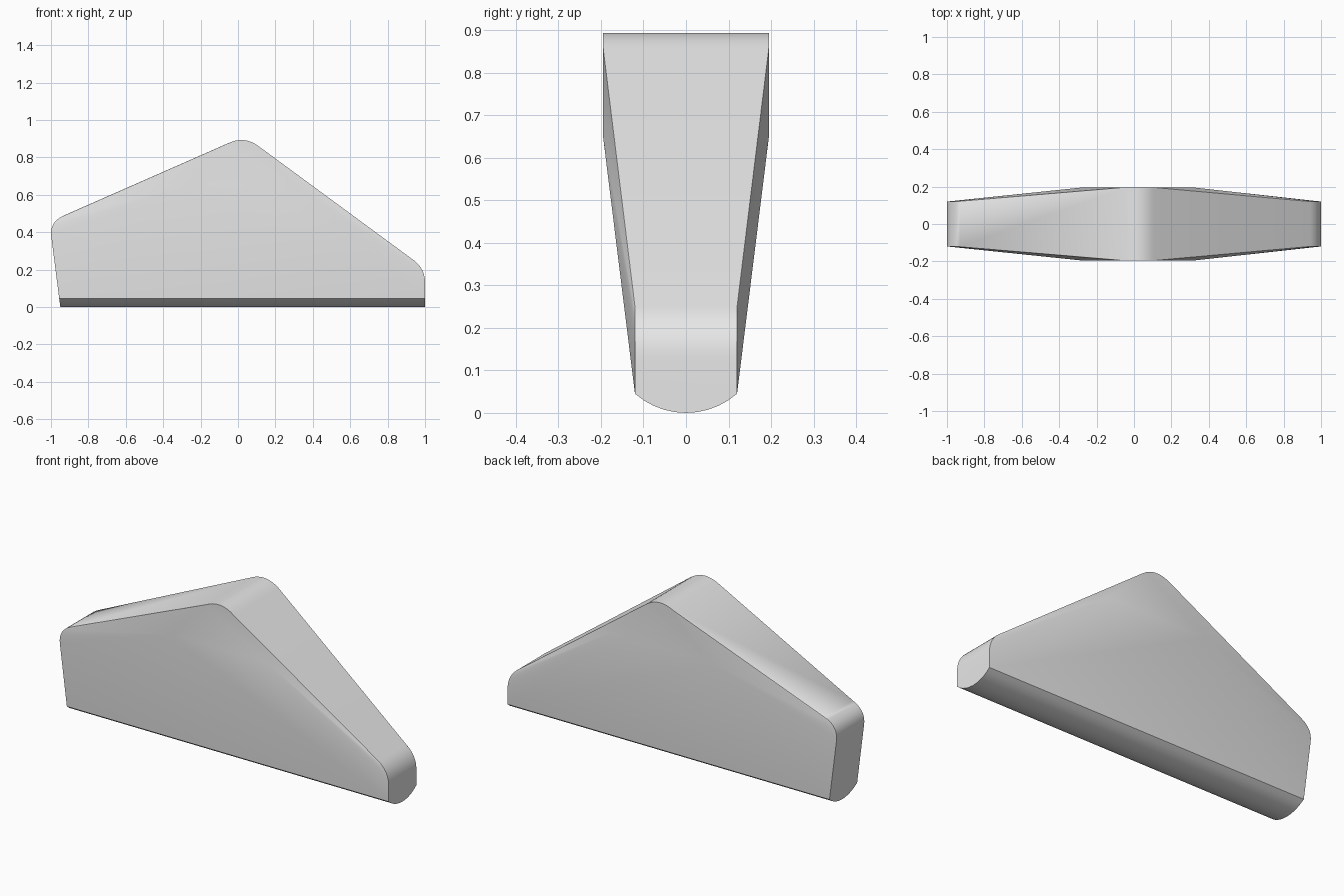
import bpy
import bmesh
import math
from mathutils import Vector

cube = bpy.data.objects.get("Cube")
if cube:
    bpy.data.objects.remove(cube, do_unlink=True)

EDGE, BULGE = 0.12, 0.195      # half thickness at the rim and at the crown
LEFT, RIGHT, RIM_Z = -0.95, 1.0, 0.045


def rounded(start, corner, end, steps=8):
    """Points of a rounded corner, from start to end."""
    a, b, c = Vector(start), Vector(corner), Vector(end)
    return [a.lerp(b, t).lerp(b.lerp(c, t), t)
            for t in (i / steps for i in range(steps + 1))]


# Rounded outline corners, each with its half thickness
low_end = rounded((1.0, 0.13), (1.0, 0.205), (0.94, 0.25))
crown = rounded((0.11, 0.86), (0.03, 0.92), (-0.06, 0.872))
high_end = rounded((-0.93, 0.49), (-1.01, 0.455), (-0.998, 0.375))
bulge_corners = [Vector((-0.28, 0.65)), Vector((0.32, 0.65))]

bm = bmesh.new()
for points, half in ((low_end, EDGE), (high_end, EDGE),
                     (crown, BULGE), (bulge_corners, BULGE)):
    for p in points:
        for side in (-1, 1):
            bm.verts.new((p.x, side * half, p.y))

# Rounded underside running the full length
radius = (EDGE ** 2 + RIM_Z ** 2) / (2 * RIM_Z)
spread = math.asin(EDGE / radius)
for i in range(11):
    a = spread * (i / 5 - 1)
    z = radius * (1 - math.cos(a))
    for x in (LEFT - 0.13 * z, RIGHT):
        bm.verts.new((x, radius * math.sin(a), z))

# Skin the convex body and merge flat faces
hull = bmesh.ops.convex_hull(bm, input=bm.verts)
loose = [v for v in bm.verts if not v.link_faces]
bmesh.ops.delete(bm, geom=loose, context='VERTS')
bmesh.ops.dissolve_limit(bm, angle_limit=math.radians(0.5),
                         verts=bm.verts, edges=bm.edges)
bmesh.ops.recalc_face_normals(bm, faces=bm.faces)

mesh = bpy.data.meshes.new("wedge_body")
bm.to_mesh(mesh)
bm.free()
body = bpy.data.objects.new("wedge_body", mesh)
bpy.context.collection.objects.link(body)

# Plain grey finish
grey = bpy.data.materials.new("light_grey")
grey.use_nodes = True
colour = (0.8, 0.8, 0.8, 1)
grey.diffuse_color = colour
grey.node_tree.nodes["Principled BSDF"].inputs["Base Color"].default_value = colour
mesh.materials.append(grey)

# Smooth shading with crisp rim edges
bpy.ops.object.select_all(action='DESELECT')
body.select_set(True)
bpy.context.view_layer.objects.active = body
bpy.ops.object.shade_smooth_by_angle(angle=math.radians(32))
